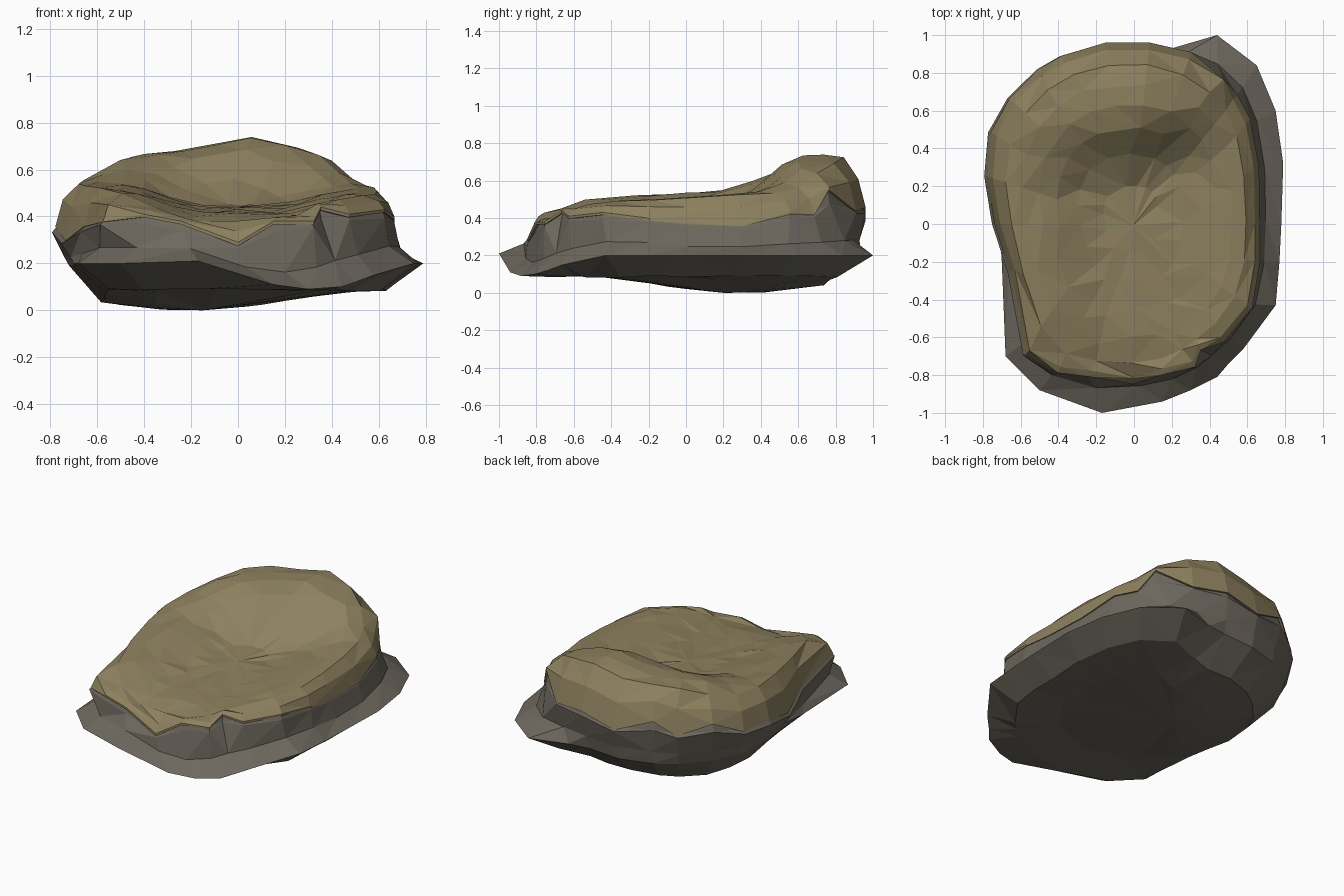
import bpy, bmesh, math, random

if "Cube" in bpy.data.objects:
    bpy.data.objects.remove(bpy.data.objects["Cube"])

random.seed(4)

# jagged lower edge of the moss, counter-clockwise from the right side
MOSS = [(.66, 0, .38), (.655, .3, .37), (.61, .55, .43), (.54, .68, .43), (.47, .76, .56),
        (.30, .90, .45), (.08, .95, .47), (-.15, .95, .41), (-.38, .88, .50), (-.5, .81, .41),
        (-.65, .66, .47), (-.75, .48, .38), (-.77, .25, .37), (-.73, 0, .31), (-.65, -.25, .37),
        (-.57, -.69, .39), (-.40, -.78, .41), (-.24, -.80, .38), (0, -.84, .29), (.15, -.79, .38),
        (.32, -.75, .38), (.35, -.66, .44), (.47, -.62, .41), (.62, -.44, .43), (.66, -.2, .40)]
# projecting rim of the rock, same point order
LEDGE = [(.78, 0, .2), (.79, .32, .2), (.75, .6, .2), (.65, .84, .2), (.44, 1, .2),
         (.2, .93, .2), (.06, .91, .2), (-.15, .91, .19), (-.36, .85, .19), (-.48, .77, .19),
         (-.62, .62, .19), (-.70, .45, .19), (-.72, .22, .19), (-.70, 0, .19), (-.70, -.2, .2),
         (-.68, -.70, .2), (-.5, -.88, .2), (-.17, -1, .21), (.15, -.94, .11), (.3, -.88, .09),
         (.44, -.81, .10), (.5, -.74, .12), (.58, -.66, .15), (.75, -.43, .2), (.77, -.2, .2)]
N = len(MOSS)


def averaged(ring):
    # soften a ring by mixing each point with its neighbours
    return [tuple((ring[i - 1][k] + 2 * ring[i][k] + ring[(i + 1) % N][k]) / 4 for k in range(3))
            for i in range(N)]


SOFT = averaged(MOSS)
SOFTER = averaged(SOFT)


def material(name, rgb):
    m = bpy.data.materials.new(name)
    m.diffuse_color = (*rgb, 1)
    m.use_nodes = True
    m.node_tree.nodes["Principled BSDF"].inputs["Base Color"].default_value = m.diffuse_color
    return m


def smooth(a, b, t):
    t = min(1, max(0, (t - a) / (b - a)))
    return t * t * (3 - 2 * t)


def underside(x, y):
    return min(.09, .10 * ((x + .2) / .7) ** 2 + .18 * (y - .3) ** 2)


def moss_height(x, y):
    # shallow hollow with raised sides and a tall hump at the back
    side = (.07 if x > 0 else .09) * smooth(.15, .5, abs(x))
    base = .44 + .05 * min(y, .5) + side - .04 * smooth(-.55, -.85, y)
    rise = smooth(.2 + .2 * x, .62 + .12 * x, y) * (1 - smooth(.80, 1.0, y) * .5)
    width = .42 if x > .1 else .76
    return base + .28 * rise * max(0, 1 - (abs(x - .1) / width) ** 1.5)


def loft(name, rings, bottom, top, mat):
    bm = bmesh.new()
    vs = [[bm.verts.new(p) for p in r] for r in rings]
    lo, hi = bm.verts.new(bottom), bm.verts.new(top)
    for i in range(N):
        j = (i + 1) % N
        for a, b in zip(vs, vs[1:]):
            bm.faces.new((a[i], a[j], b[j], b[i]))
        bm.faces.new((lo, vs[0][j], vs[0][i]))
        bm.faces.new((hi, vs[-1][i], vs[-1][j]))
    bmesh.ops.triangulate(bm, faces=bm.faces[:])
    bmesh.ops.recalc_face_normals(bm, faces=bm.faces[:])
    me = bpy.data.meshes.new(name)
    bm.to_mesh(me)
    bm.free()
    me.materials.append(mat)
    ob = bpy.data.objects.new(name, me)
    bpy.context.collection.objects.link(ob)
    return ob


def scaled(ring, s, height):
    return [(x * s, y * s, height(x * s, y * s, z)) for x, y, z in ring]


# rock: underside, rim, step above the rim, wall up to the moss
step = [(l[0] * .32 + m[0] * .68, l[1] * .32 + m[1] * .68,
         l[2] + (m[2] - l[2]) * .3 + random.uniform(-.012, .012))
        for l, m in zip(LEDGE, SOFT)]
belly = [(m[0] * (1.03 if m[0] < -.3 else 1.01), m[1] * 1.01, min(s[2], m[2]) - .025)
         for s, m in zip(SOFT, MOSS)]
rock = loft("rock_body", [
    scaled(LEDGE, .5, lambda x, y, z: underside(x, y)),
    scaled(LEDGE, .81, lambda x, y, z: underside(x, y) + random.uniform(-.008, .008)),
    LEDGE, step, belly,
    scaled(MOSS, .99, lambda x, y, z: z),
    scaled(SOFT, .9, lambda x, y, z: .38)],
    (-.15, .2, 0), (0, 0, .38), material("grey rock", (.155, .138, .112)))


# moss: jagged lip, rounded shoulder and uneven top
def top_ring(ring, s):
    return scaled(ring, s, lambda x, y, z: moss_height(x, y) + random.uniform(-.006, .006))


shoulder = [(x * .97, y * .97, z + max(.015, (moss_height(x * .92, y * .92) - z) * .6))
            for x, y, z in MOSS]
moss = loft("moss_cover", [
    scaled(MOSS, .97, lambda x, y, z: z - .01),
    scaled(MOSS, 1.01, lambda x, y, z: z - .015),
    scaled(MOSS, 1.01, lambda x, y, z: z),
    shoulder, top_ring(SOFT, .9), top_ring(SOFTER, .8), top_ring(SOFTER, .68),
    top_ring(SOFTER, .55), top_ring(SOFTER, .4), top_ring(SOFTER, .22)],
    (0, 0, .37), (0, 0, .44), material("olive moss", (.27, .22, .115)))
dec = moss.modifiers.new("facets", 'DECIMATE')
dec.ratio = .7
